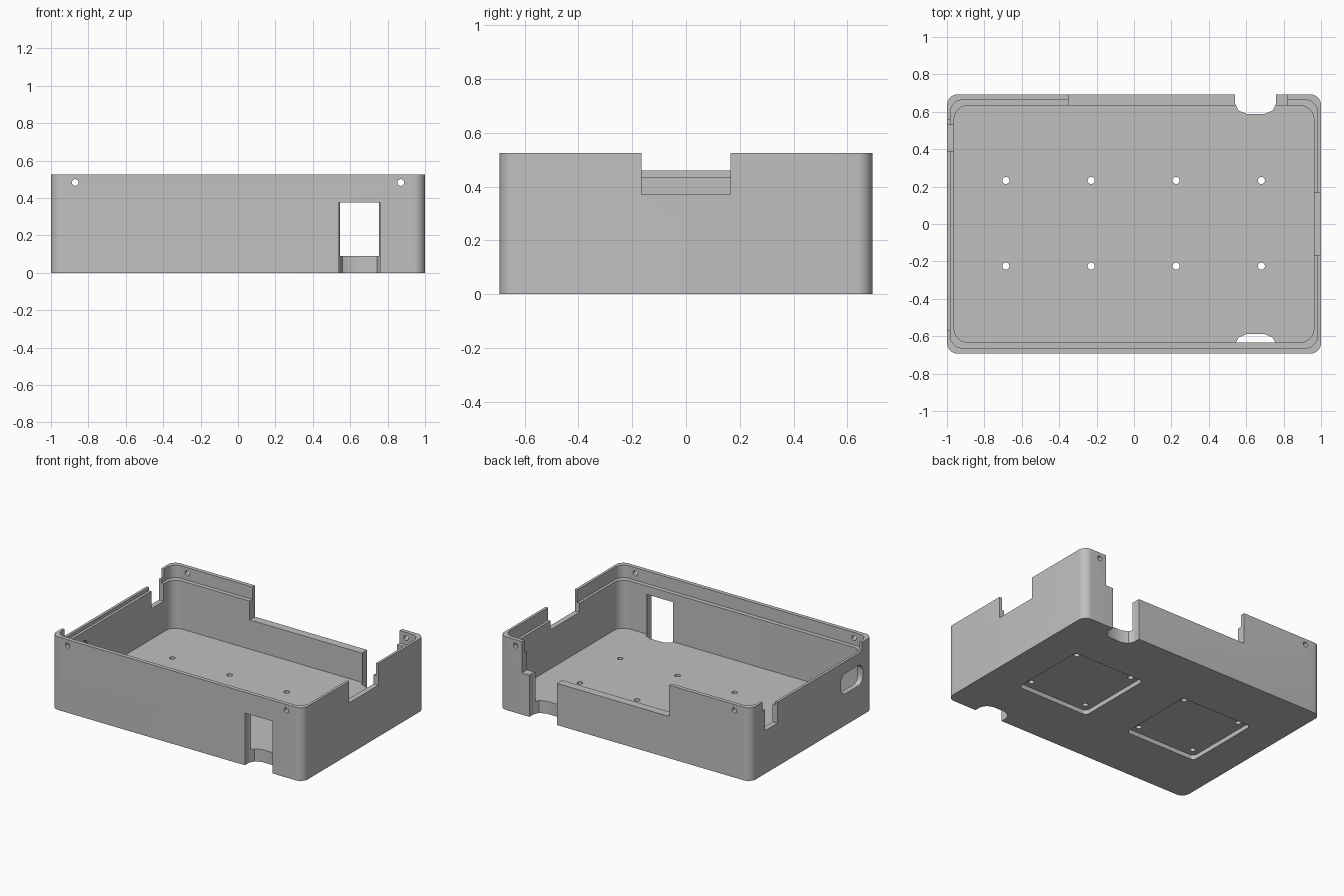
import bpy
import bmesh
from math import cos, sin, pi, radians
from mathutils import Vector

cube = bpy.data.objects.get("Cube")
if cube:
    bpy.data.objects.remove(cube, do_unlink=True)

grey = bpy.data.materials.new("light_grey_plastic")
grey.use_nodes = True
colour = (0.53, 0.53, 0.53, 1)
grey.diffuse_color = colour
grey.node_tree.nodes["Principled BSDF"].inputs["Base Color"].default_value = colour


def rounded_rect(cx, cy, hx, hy, r, steps=8):
    """Outline of a rectangle with rounded corners."""
    pts = []
    for q, (sx, sy) in enumerate([(1, 1), (-1, 1), (-1, -1), (1, -1)]):
        for i in range(steps + 1):
            a = (q + i / steps) * pi / 2
            pts.append((cx + sx * (hx - r) + r * cos(a),
                        cy + sy * (hy - r) + r * sin(a)))
    return pts


def circle(cx, cy, r, n=20):
    return [(cx + r * cos(2 * pi * i / n), cy + r * sin(2 * pi * i / n)) for i in range(n)]


def prism(name, outline, lo, hi, axis="z"):
    """Extrude an outline along an axis."""
    place = {"z": lambda a, b, c: (a, b, c),
             "y": lambda a, b, c: (a, c, b),
             "x": lambda a, b, c: (c, a, b)}[axis]
    bm = bmesh.new()
    face = bm.faces.new([bm.verts.new(place(a, b, lo)) for a, b in outline])
    ext = bmesh.ops.extrude_face_region(bm, geom=[face])
    moved = [v for v in ext["geom"] if isinstance(v, bmesh.types.BMVert)]
    bmesh.ops.translate(bm, verts=moved, vec=Vector(place(0, 0, hi - lo)))
    bmesh.ops.recalc_face_normals(bm, faces=bm.faces)
    mesh = bpy.data.meshes.new(name)
    bm.to_mesh(mesh)
    bm.free()
    mesh.materials.append(grey)
    obj = bpy.data.objects.new(name, mesh)
    bpy.context.collection.objects.link(obj)
    return obj


def block(name, x0, x1, y0, y1, z0, z1):
    return prism(name, [(x0, y0), (x1, y0), (x1, y1), (x0, y1)], z0, z1)


W, D, H = 1.0, 0.693, 0.525
FLOOR, LEDGE = 0.09, 0.435
TOP = H + 0.1

# Outer body of the tray
tray = prism("enclosure_tray", rounded_rect(0, 0, W, D, 0.058), 0, H)

# Main cavity and the stepped ledge for the lid
cutters = [
    prism("cavity", rounded_rect(0, 0, 0.962, 0.633, 0.075), FLOOR, TOP),
    prism("lid_ledge", rounded_rect(0, 0, 0.981, 0.664, 0.066), LEDGE, TOP),
    # Right wall notch
    block("right_notch", 0.9, 1.1, -0.165, 0.165, 0.37, TOP),
    # Left wall: lowered lip, and slot near the back
    block("left_lip_cut", -1.1, -0.9, -0.57, 0.56, 0.46, TOP),
    block("left_slot", -1.1, -0.9, 0.39, 0.53, 0.31, TOP),
    # Left wall oblong port
    prism("left_port", rounded_rect(-0.455, 0.3, 0.125, 0.073, 0.055), -1.1, -0.9, "x"),
    # Back wall lowered section
    block("back_notch", -0.35, 0.82, 0.55, 0.8, 0.30, TOP),
]

# Cable channels through the front and back walls and floor edge
half = [(0.11, 0.8), (0.11, 0.645), (0.092, 0.607), (0.047, 0.588)]
channel = [(0.65 + x, y) for x, y in half] + [(0.65 - x, y) for x, y in reversed(half)]
cutters.append(prism("back_channel", channel, -0.1, TOP))
cutters.append(prism("front_channel", [(x, -y) for x, y in channel], -0.1, 0.375))

# Lid screw holes in the front and back walls
for x in (-0.87, 0.87):
    cutters.append(prism("lid_screw_hole", circle(x, 0.483, 0.018), -0.8, 0.8, "y"))

# Underside recesses, each with four mounting holes through the floor
for cx in (-0.457, 0.453):
    cutters.append(prism("underside_recess", rounded_rect(cx, 0.004, 0.285, 0.287, 0.03), -0.1, 0.032))
    for dx in (-0.228, 0.228):
        for y in (-0.225, 0.233):
            cutters.append(prism("mount_hole", circle(cx + dx, y, 0.019), -0.1, 0.2))

# Cut everything out of the body
bpy.ops.object.select_all(action="DESELECT")
bpy.context.view_layer.objects.active = tray
tray.select_set(True)
for cutter in cutters:
    cutter.hide_render = True
    mod = tray.modifiers.new("cut", "BOOLEAN")
    mod.operation = "DIFFERENCE"
    mod.solver = "EXACT"
    mod.object = cutter
    bpy.ops.object.modifier_apply(modifier=mod.name)
    bpy.data.objects.remove(cutter, do_unlink=True)

bpy.ops.object.shade_smooth_by_angle(angle=radians(25))
